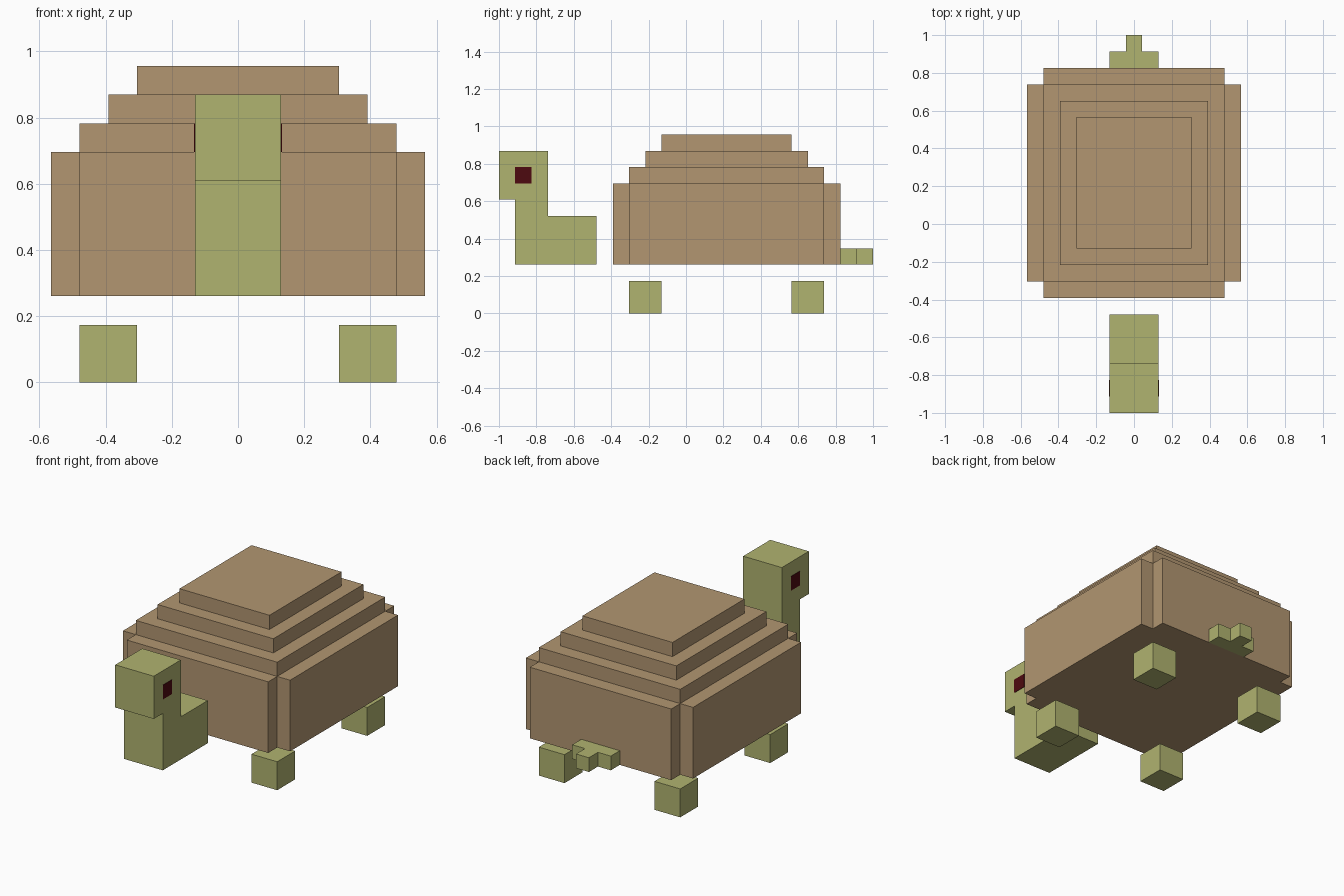
import bpy
import bmesh

if "Cube" in bpy.data.objects:
    bpy.data.objects.remove(bpy.data.objects["Cube"])

U = 2 / 23  # one block of the grid the model is built on


def material(name, rgb):
    m = bpy.data.materials.new(name)
    m.diffuse_color = (*rgb, 1)
    m.use_nodes = True
    m.node_tree.nodes["Principled BSDF"].inputs["Base Color"].default_value = m.diffuse_color
    return m


brown = material("shell brown", (0.445, 0.305, 0.165))
green = material("skin green", (0.434, 0.451, 0.162))
red = material("eye dark red", (0.076, 0.003, 0.005))


def prism(name, outline, lo, hi, mat, axis="z"):
    """Extrude an outline, in blocks: (x, y) along z, or (y, z) along x."""
    def place(p, t):
        return (p[0] * U, p[1] * U, t * U) if axis == "z" else (t * U, p[0] * U, p[1] * U)
    bm = bmesh.new()
    base = bm.faces.new([bm.verts.new(place(p, lo)) for p in outline])
    top = bmesh.ops.extrude_face_region(bm, geom=[base], use_keep_orig=True)["geom"]
    for v in (g for g in top if isinstance(g, bmesh.types.BMVert)):
        v.co["xyz".index(axis)] = hi * U
    bmesh.ops.recalc_face_normals(bm, faces=bm.faces)
    mesh = bpy.data.meshes.new(name)
    bm.to_mesh(mesh)
    bm.free()
    mesh.materials.append(mat)
    obj = bpy.data.objects.new(name, mesh)
    bpy.context.collection.objects.link(obj)
    return obj


def box(name, x, y, z, mat):
    return prism(name, [(x[0], y[0]), (x[1], y[0]), (x[1], y[1]), (x[0], y[1])], *z, mat)


# Shell body: a block with notched corners
prism("shell_body", [
    (-5.5, -4.5), (5.5, -4.5), (5.5, -3.5), (6.5, -3.5), (6.5, 8.5), (5.5, 8.5),
    (5.5, 9.5), (-5.5, 9.5), (-5.5, 8.5), (-6.5, 8.5), (-6.5, -3.5), (-5.5, -3.5)],
    3, 8, brown)

# Shell steps, shrinking one block per side
for i in range(3):
    box(f"shell_step_{i + 1}", (i - 5.5, 5.5 - i), (i - 3.5, 8.5 - i), (8 + i, 9 + i), brown)

# Head and neck: one side profile
prism("head_and_neck", [
    (-10.5, 3), (-5.5, 3), (-5.5, 6), (-8.5, 6), (-8.5, 10),
    (-11.5, 10), (-11.5, 7), (-10.5, 7)], -1.5, 1.5, green, "x")

# Legs and eyes on both sides
for side, s in (("left", -1), ("right", 1)):
    for end, y in (("front", -3.5), ("back", 6.5)):
        box(f"{end}_{side}_leg", sorted((3.5 * s, 5.5 * s)), (y, y + 2), (0, 2), green)
    box(f"{side}_eye", sorted((1.48 * s, 1.53 * s)), (-10.5, -9.5), (8, 9), red)

# Tail: wide root with a narrow tip
prism("tail", [
    (-1.5, 9.5), (1.5, 9.5), (1.5, 10.5), (0.5, 10.5),
    (0.5, 11.5), (-0.5, 11.5), (-0.5, 10.5), (-1.5, 10.5)], 3, 4, green)
